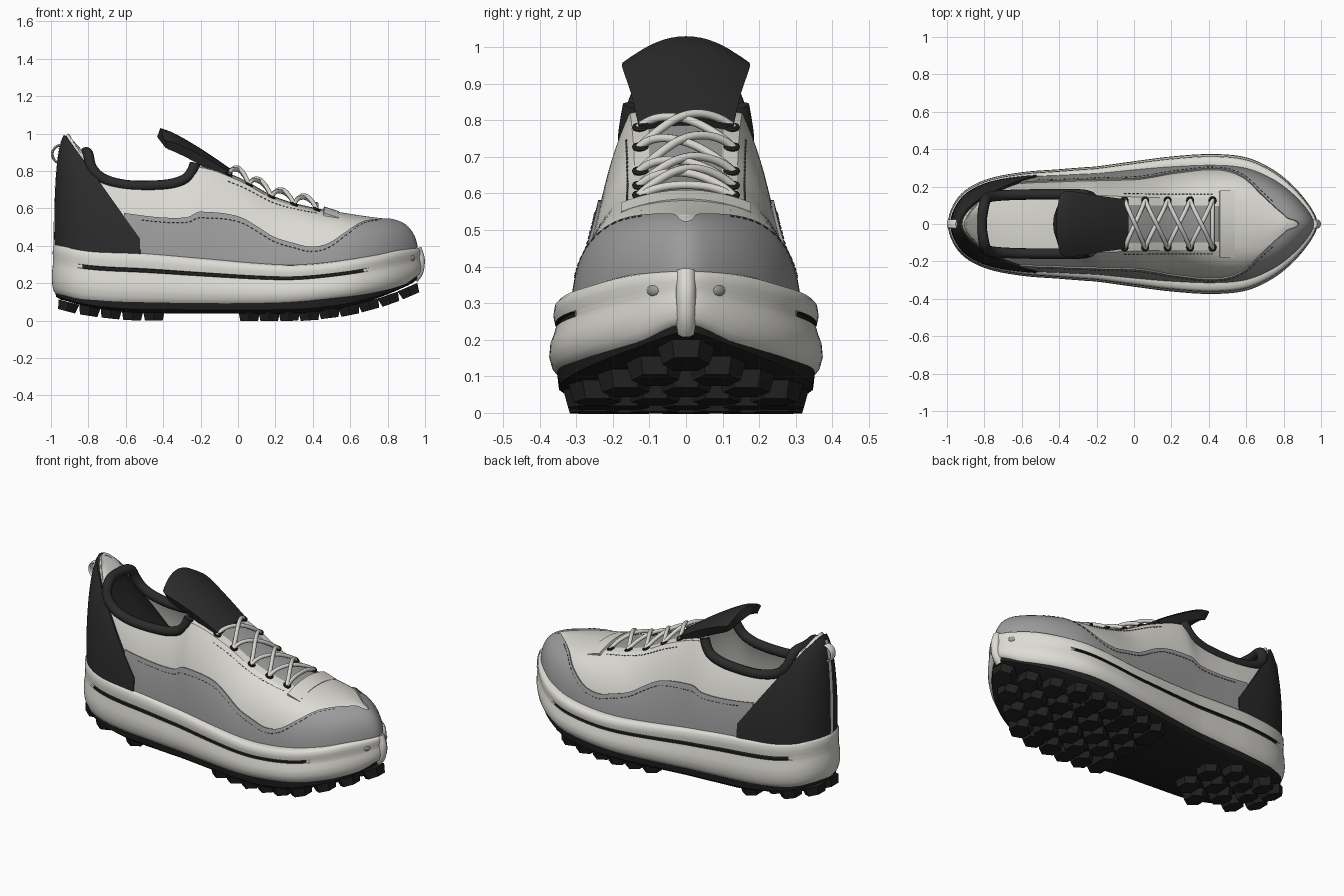
import bpy, bmesh, math
from mathutils import Vector, Matrix

if "Cube" in bpy.data.objects:
    bpy.data.objects.remove(bpy.data.objects["Cube"])


def material(name, r, g, b):
    m = bpy.data.materials.new(name)
    m.use_nodes = True
    m.diffuse_color = (r, g, b, 1)
    m.node_tree.nodes["Principled BSDF"].inputs["Base Color"].default_value = (r, g, b, 1)
    return m


WHITE = material("off white", .72, .71, .66)
GREY = material("mid grey", .33, .33, .33)
BLACK = material("soft black", .024, .024, .024)
RUBBER = material("rubber black", .014, .014, .014)
LACE = material("lace white", .67, .66, .62)
THREAD = material("thread grey", .12, .12, .12)


def spline(keys):
    """Smooth function through (x, value) keys."""
    xs, ys = zip(*keys)
    last = len(xs) - 1

    def slope(i):
        a, b = max(i - 1, 0), min(i + 1, last)
        return (ys[b] - ys[a]) / (xs[b] - xs[a])

    def value(x):
        x = min(max(x, xs[0]), xs[-1])
        i = max(k for k in range(last) if xs[k] <= x)
        h = xs[i + 1] - xs[i]
        t = (x - xs[i]) / h
        a, b = ys[i], ys[i + 1]
        p, q = slope(i) * h, slope(i + 1) * h
        return a + t * (p + t * (3 * (b - a) - 2 * p - q + t * (2 * (a - b) + p + q)))
    return value


def finish(ob, angle=40):
    bpy.ops.object.select_all(action='DESELECT')
    ob.select_set(True)
    bpy.context.view_layer.objects.active = ob
    bpy.ops.object.convert(target='MESH')
    if angle:
        bpy.ops.object.shade_smooth_by_angle(angle=math.radians(angle))


def mesh_object(name, bm, mats, thick=0, angle=40):
    me = bpy.data.meshes.new(name)
    bm.to_mesh(me)
    bm.free()
    for m in mats:
        me.materials.append(m)
    ob = bpy.data.objects.new(name, me)
    bpy.context.collection.objects.link(ob)
    if thick:
        mod = ob.modifiers.new("thickness", 'SOLIDIFY')
        mod.thickness = thick
    finish(ob, angle)


def grid(name, f, nu, nv, mats, thick=0, rule=None):
    """Surface from f(a, b) with a and b in 0..1."""
    bm = bmesh.new()
    v = [[bm.verts.new(f(i / nu, j / nv)) for j in range(nv + 1)] for i in range(nu + 1)]
    for i in range(nu):
        for j in range(nv):
            face = bm.faces.new((v[i][j], v[i][j + 1], v[i + 1][j + 1], v[i + 1][j]))
            if rule:
                face.material_index = rule(face.calc_center_median(), j)
    bmesh.ops.remove_doubles(bm, verts=bm.verts, dist=.0001)
    mesh_object(name, bm, mats, thick)


def tubes(name, paths, radius, mat, res=3):
    cu = bpy.data.curves.new(name, 'CURVE')
    cu.dimensions = '3D'
    cu.bevel_depth, cu.bevel_resolution, cu.use_fill_caps = radius, res, True
    for path in paths:
        s = cu.splines.new('NURBS')
        s.points.add(len(path) - 1)
        for p, co in zip(s.points, path):
            p.co = (*co, 1)
        s.use_endpoint_u, s.order_u, s.resolution_u = True, min(3, len(path)), 8
    cu.materials.append(mat)
    ob = bpy.data.objects.new(name, cu)
    bpy.context.collection.objects.link(ob)
    finish(ob)


# Half outline of the sole, heel to toe, and the matching top edge of the upper
outline = [(-.993, 0), (-.965, .1), (-.9, .178), (-.78, .237), (-.6, .272), (-.4, .288),
           (-.27, .298), (-.2, .303), (0, .33), (.2, .355), (.42, .368), (.6, .35),
           (.74, .287), (.85, .2), (.945, .085), (.98, 0)]
rim = [(-.908, 0, 1), (-.88, .06, .96), (-.815, .125, .85), (-.74, .155, .765),
       (-.6, .165, .73), (-.42, .165, .72), (-.28, .16, .755), (-.22, .155, .82),
       (0, .145, .75), (.2, .14, .645), (.4, .14, .588), (.57, .13, .56),
       (.69, .1, .545), (.77, .06, .54), (.81, .025, .54), (.82, 0, .54)]
S = [0]
for p, q in zip(outline, outline[1:]):
    S.append(S[-1] + math.dist(p, q))
S = [s / S[-1] for s in S]


def mirrored(rows, k):
    """Spline of one coordinate, continued across the mirror plane at both ends."""
    sign = -1 if k == 1 else 1
    keys = [(s, p[k]) for s, p in zip(S, rows)]
    return spline([(-S[1], sign * rows[1][k])] + keys + [(2 - S[-2], sign * rows[-2][k])])


OX, OY = (mirrored(outline, k) for k in range(2))
TX, TY, TZ = (mirrored(rim, k) for k in range(3))
half_width = spline(outline)
top_z = spline([(-.99, .41), (-.8, .378), (-.5, .36), (-.2, .333), (.1, .307), (.3, .298),
                (.5, .313), (.75, .35), (.87, .375), (.98, .388)])
mid_z = spline([(-.985, .14), (-.85, .1), (-.6, .08), (.2, .075), (.5, .1), (.7, .13),
                (.9, .185), (.98, .24)])
sole_z = spline([(-.985, .11), (-.85, .075), (-.65, .048), (-.5, .04), (.35, .04), (.5, .055),
                 (.6, .07), (.8, .125), (.95, .185), (.98, .2)])
lean = spline([(-.985, 1.08), (-.7, .92), (.3, .88), (.7, .95), (.98, .97)])
bulge = spline([(-.985, .92), (-.8, .7), (-.6, .62), (.1, .62), (.5, .82), (.8, .88), (.98, .83)])
fit = spline([(-.985, .92), (-.5, .89), (0, .86), (.4, .84), (.98, .86)])


def wrap(u):
    u %= 2
    return (u, 1) if u <= 1 else (2 - u, -1)


def surf(u, t):
    """Upper surface: u runs round the shoe, t from sole to rim."""
    u, side = wrap(u)
    x, y = OX(u), OY(u)
    b = Vector((x * .975, y * fit(x), top_z(x) - .03))
    e = Vector((TX(u), TY(u), TZ(u)))
    c = e.lerp(b, lean(x))
    c.z = b.z + (e.z - b.z) * bulge(x)
    p = b * (1 - t) ** 2 + c * 2 * t * (1 - t) + e * t * t
    p.y *= side
    return p


def raised(u, t, d):
    du = surf(u + .004, t) - surf(u - .004, t)
    dt = surf(u, min(t + .01, 1)) - surf(u, t - .01)
    return surf(u, t) + dt.cross(du).normalized() * d


def bisect(g, lo=0, hi=1):
    for _ in range(24):
        m = (lo + hi) / 2
        lo, hi = (m, hi) if g(m) < 0 else (lo, m)
    return lo


def u_at(x):
    return bisect(lambda u: OX(u) - x)


# Midsole with a dark groove line on both sides
rings = [(.36, 0), (.05, 0), (.02, .06), (.002, .16), (-.006, .3), (-.003, .45), (.006, .56),
         (.01, .635), (.022, .642), (.022, .703), (.01, .71), (.005, .82), (.009, .93),
         (.02, .98), (.04, 1), (.36, 1)]


def midsole(a, b):
    u, side = wrap(a * 2)
    d, h = rings[round(b * (len(rings) - 1))]
    x, y = OX(u), OY(u)
    if d == .022 and not -.84 < x < .69:
        d = .01
    return (x * (1 - min(d * .4, .1)), y * side * (1 - d / .36),
            mid_z(x) + (top_z(x) - mid_z(x)) * h)


grid("midsole", midsole, 180, len(rings) - 1, [WHITE, RUBBER],
     rule=lambda c, j: int(7 <= j <= 9 and -.83 < c.x < .68))

# Outsole plate
plate = [(.36, 0), (.05, 0), (.02, .35), (.015, 1), (.06, 1), (.36, 1)]


def outsole(a, b):
    u, side = wrap(a * 2)
    d, h = plate[round(b * 5)]
    x, y = OX(u), OY(u)
    z = sole_z(x)
    return (x * (1 - min(d, .1)), y * side * (1 - d / .36), z + (mid_z(x) + .02 - z) * h)


grid("outsole", outsole, 120, 5, [RUBBER])

# Tread lugs in staggered rows on heel and forefoot
bm = bmesh.new()
rows = [-.91 + .115 * i for i in range(5)] + [.06 + .107 * i for i in range(9)]
for n, x in enumerate(rows):
    room = max(half_width(x) - .108, 0)
    for y in ([-.3, -.165, 0, .165, .3] if n % 2 else [-.25, -.085, .085, .25]):
        if abs(y) > room + .07:
            continue
        y = math.copysign(min(abs(y), room), y) if y else 0
        tilt = math.atan(sole_z(x - .05) * -10 + sole_z(x + .05) * 10)
        made = bmesh.ops.create_cone(bm, cap_ends=True, segments=6, radius1=.064, radius2=.078,
                                     depth=.05)["verts"]
        place = (Matrix.Translation((x, y, sole_z(x) - .015)) @ Matrix.Rotation(-tilt, 4, 'Y')
                 @ Matrix.Diagonal((.85, 1, 1, 1)))
        bmesh.ops.transform(bm, matrix=place, verts=made)
mesh_object("tread_lugs", bm, [RUBBER], angle=0)

# Upper shell and the top of the vamp with the grey throat
grid("upper", lambda a, b: surf(a * 2, b), 150, 14, [WHITE], thick=.015)


def vamp(a, b):
    u, v = S[7] + (1 - S[7]) * a, 1 - 2 * b
    return (TX(u), TY(u) * v, TZ(u) + .12 * TY(u) * (1 - v * v))


grid("vamp_top", vamp, 60, 20, [WHITE, GREY],
     rule=lambda c, j: int(c.x < .46 and 3 <= j <= 16))

# Grey mudguard and toe cap
edge = spline([(-.62, .54), (-.4, .52), (-.2, .49), (0, .53), (.1, .48), (.2, .39), (.3, .33),
               (.4, .27), (.5, .31), (.6, .5), (.7, .77), (.8, .92), (.9, .96), (.955, .92),
               (.98, .75)])
ua = u_at(-.62)


def guard(a, b):
    u = ua + (2 - 2 * ua) * a
    return raised(u, b * edge(OX(wrap(u)[0])), .008)


grid("mudguard", guard, 160, 10, [GREY], thick=.012)

# Black heel counter rising to a tab, with a pale seam strip
uc = u_at(-.535)


def counter(a, b):
    u = uc * (2 * a - 1)

    def above(t):
        p = surf(u, t)
        return p.z - .82 + 1.385 * (p.x + .8)
    return raised(u, b * bisect(above), .014)


grid("heel_counter", counter, 60, 14, [BLACK], thick=.034)
grid("heel_seam_strip", lambda a, b: raised(.005 * (2 * a - 1), b * .8, .017), 4, 14, [WHITE])

# Padded collar and the lining behind it
side = [(-.23, .145, .84), (-.25, .158, .77), (-.34, .158, .73), (-.45, .158, .72),
        (-.6, .158, .72), (-.73, .152, .755), (-.79, .142, .82), (-.8, .11, .9)]
tubes("collar", [side + [(-.82, 0, .9)] + [(x, -y, z) for x, y, z in reversed(side)]],
      .028, BLACK, 4)


def lining(a, b):
    u = S[2] * (2 * a - 1)
    return surf(u, .97).lerp(Vector((-.815, .11 * (2 * a - 1), .89)), b)


grid("heel_lining", lining, 16, 4, [WHITE])

# Tongue flap
tongue_w = spline([(0, .13), (.4, .15), (.8, .174), (.93, .173), (1, .16)])
tongue_z = spline([(0, .805), (.4, .91), (.8, 1.0), (1, 1.03)])


def tongue(a, b):
    v = 2 * b - 1
    return (-.03 - .385 * a + .02 * a * v * v, tongue_w(a) * v,
            tongue_z(a) - (.02 + .045 * a) * v * v)


grid("tongue", tongue, 24, 16, [BLACK], thick=.05)

# Band across the front of the lacing
grid("lace_band", lambda a, b: (.46 + .08 * a, .178 * (1 - 2 * b),
                                .61 - .025 * a - 1.1 * (.178 * (1 - 2 * b)) ** 2),
     4, 14, [WHITE], thick=.025)

# Eyelets and crossed laces
eyes = [-.05, .06, .18, .3, .42]


def throat(x, lift):
    return TZ(u_at(x)) + lift


for x in eyes:
    for s in (-1, 1):
        bpy.ops.mesh.primitive_torus_add(location=(x, s * .125, throat(x, .008)),
                                         rotation=(0, .4, 0), major_radius=.016,
                                         minor_radius=.007, major_segments=16, minor_segments=8)
        bpy.context.object.name = "eyelet"
        bpy.context.object.data.materials.append(BLACK)
        finish(bpy.context.object)
laces = []
for p, q in zip(eyes, eyes[1:]):
    for s in (-1, 1):
        m, up = (p + q) / 2, .07 + .008 * s
        laces.append([(p, s * .13, throat(p, .005)), (p + .01, s * .1, throat(p, .036)),
                      (m, 0, throat(m, up)),
                      (q - .01, -s * .1, throat(q, .036)), (q, -s * .13, throat(q, .005))])
laces.append([(eyes[-1], y, throat(eyes[-1], z)) for y, z in
              ((-.13, 0), (-.09, .035), (.09, .035), (.13, 0))])
tubes("laces", laces, .0115, LACE)

# Dashed stitching along the mudguard and the lacing
stitches = []
for s in (-1, 1):
    for x0, x1, n, t_of in ((-.52, .8, 56, lambda x: edge(x) - .06), (-.05, .45, 24, lambda x: .93)):
        lift = .008 if n > 30 else .001
        for i in range(n):
            xs = [x0 + (x1 - x0) * (i + k) / n for k in (0, .55)]
            stitches.append([raised(s * u_at(x), t_of(x), lift) for x in xs])
tubes("stitching", stitches, .003, THREAD, 0)

# Toe strip, toe dots and heel pull loop
tubes("toe_strip", [[(.94, 0, .225), (.965, 0, .25), (.975, 0, .31), (.97, 0, .35),
                     (.955, 0, .385)]], .027, WHITE)
for s in (-1, 1):
    bpy.ops.mesh.primitive_uv_sphere_add(segments=16, ring_count=8, radius=.022,
                                         location=(.931, s * .09, .335), rotation=(0, 0, s * .7))
    dot = bpy.context.object
    dot.name, dot.scale = "toe_dot", (.5, 1, .75)
    dot.data.materials.append(GREY)
    finish(dot)
bpy.ops.mesh.primitive_torus_add(location=(-.945, 0, .89), rotation=(math.pi / 2, 0, 0),
                                 major_radius=.048, minor_radius=.007, major_segments=32,
                                 minor_segments=8)
loop = bpy.context.object
loop.name, loop.scale = "pull_loop", (1, 1, 3.5)
loop.data.materials.append(WHITE)
finish(loop)
